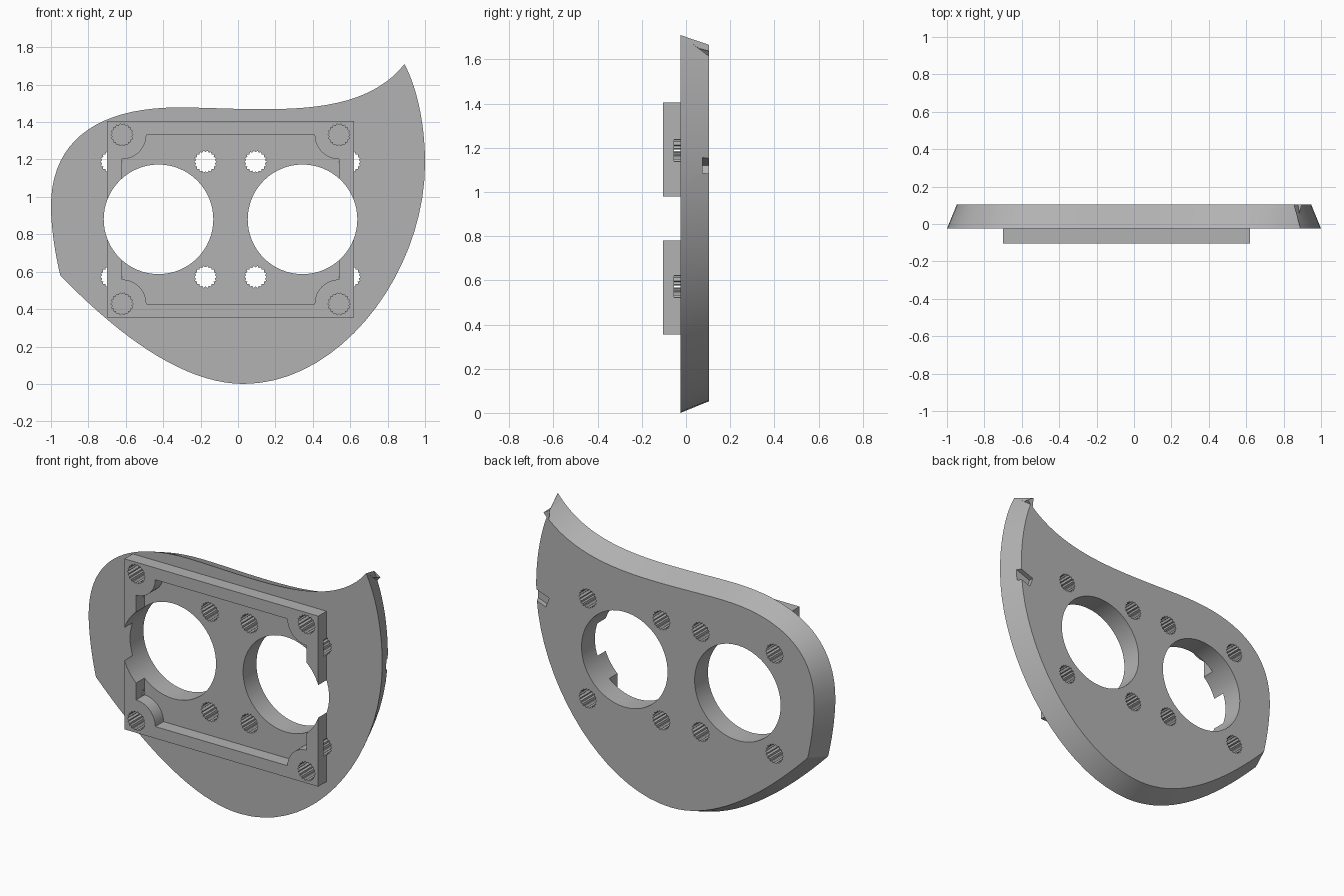
import bpy, bmesh
from math import sin, cos, pi, radians
from mathutils import Vector
from mathutils.geometry import interpolate_bezier

if "Cube" in bpy.data.objects:
    bpy.data.objects.remove(bpy.data.objects["Cube"])

grey = bpy.data.materials.new("plain grey")
grey.use_nodes = True
colour = (0.45, 0.45, 0.45, 1)
grey.diffuse_color = colour
grey.node_tree.nodes["Principled BSDF"].inputs["Base Color"].default_value = colour

BACK, SEAT, FRONT = 0.105, -0.025, -0.105    # depth levels along y
CX, CZ = -0.04, 0.88                         # centre of the frame


def prism(name, front, y0, y1, back=None):
    """Solid between two matching x-z outlines at depths y0 and y1."""
    bm = bmesh.new()
    a = [bm.verts.new((x, y0, z)) for x, z in front]
    b = [bm.verts.new((x, y1, z)) for x, z in (back or front)]
    bm.faces.new(a)
    bm.faces.new(b[::-1])
    n = len(a)
    for i in range(n):
        bm.faces.new((a[i], b[i], b[(i + 1) % n], a[(i + 1) % n]))
    bmesh.ops.recalc_face_normals(bm, faces=bm.faces)
    mesh = bpy.data.meshes.new(name)
    bm.to_mesh(mesh)
    bm.free()
    mesh.materials.append(grey)
    obj = bpy.data.objects.new(name, mesh)
    bpy.context.collection.objects.link(obj)
    return obj


def circle(x, z, r, n=64):
    return [(x + r * cos(2 * pi * i / n), z + r * sin(2 * pi * i / n)) for i in range(n)]


def toothed(x, z, teeth=18):
    pts = []
    for i in range(teeth * 2):
        r, a = (0.06, 0.051)[i % 2], pi * i / teeth
        pts.append((x + r * cos(a), z + r * sin(a)))
    return pts


def cut(obj, outline, y0, y1):
    cutter = prism("cutter", outline, y0, y1)
    cutter.hide_render = True
    mod = obj.modifiers.new("cut", "BOOLEAN")
    mod.operation, mod.solver, mod.object = "DIFFERENCE", "EXACT", cutter
    bpy.context.view_layer.update()
    graph = bpy.context.evaluated_depsgraph_get()
    mesh = bpy.data.meshes.new_from_object(obj.evaluated_get(graph))
    obj.modifiers.clear()
    obj.data = mesh
    bpy.data.objects.remove(cutter)


# Curved plate outline: point, two handles, next point
segments = [
    ((0.89, 1.71), (0.70, 1.47), (0.35, 1.465), (0.03, 1.47)),
    ((0.03, 1.47), (-0.09, 1.472), (-0.2, 1.478), (-0.32, 1.478)),
    ((-0.32, 1.478), (-0.75, 1.478), (-1.0, 1.3), (-1.0, 0.95)),
    ((-1.0, 0.95), (-1.0, 0.85), (-0.98, 0.70), (-0.95, 0.58)),
    ((-0.95, 0.58), (-0.62, 0.24), (-0.28, 0.0), (0.03, 0.0)),
    ((0.03, 0.0), (0.55, 0.0), (1.0, 0.6), (1.0, 1.18)),
    ((1.0, 1.18), (1.0, 1.38), (0.96, 1.58), (0.89, 1.71)),
]
outline = []
for seg in segments:
    outline += [p.to_2d() for p in interpolate_bezier(*[Vector((*p, 0)) for p in seg], 20)][:-1]

# Back outline is the front one inset with mitred corners
inset = []
for i, p in enumerate(outline):
    d1 = (p - outline[i - 1]).normalized()
    d2 = (outline[(i + 1) % len(outline)] - p).normalized()
    n1, n2 = Vector((-d1.y, d1.x)), Vector((-d2.y, d2.x))
    inset.append(p + (n1 + n2) * 0.053 / (1 + n1.dot(n2)))

plate = prism("curved_plate", outline, SEAT, BACK, inset)

# Rectangular frame with round bosses in the corners of its opening
HW, HH = 0.66, 0.525
frame = prism("front_frame", [(CX + sx * HW, CZ + sz * HH)
              for sx, sz in ((-1, -1), (1, -1), (1, 1), (-1, 1))], FRONT, SEAT)
OW, OH, BOSS = 0.58, 0.452, 0.13
opening = []
for sx, sz, start in ((1, 1, 270), (-1, 1, 360), (-1, -1, 90), (1, -1, 180)):
    for i in range(13):
        a = radians(start - i * 7.5)
        opening.append((CX + sx * OW + BOSS * cos(a), CZ + sz * OH + BOSS * sin(a)))
cut(frame, opening, FRONT - 0.1, SEAT + 0.1)

# Large round openings and the toothed holes around each one
for side in (-1, 1):
    x = CX + side * 0.385
    for part in (frame, plate):
        cut(part, circle(x, CZ, 0.293), -0.3, 0.3)
    for dx in (-0.251, 0.251):
        for dz in (-0.308, 0.308):
            hole = toothed(x + dx, CZ + dz)
            cut(plate, hole, -0.055, 0.3)
            if dx * side > 0:
                cut(frame, hole, -0.055, 0.3)
    # Blind toothed holes in the frame corners
    for dz in (-OH, OH):
        hole = toothed(CX + side * OW, CZ + dz)
        cut(frame, hole, -0.3, 0.04)
        cut(plate, hole, -0.3, 0.04)

# Small slanted slot in the back rim
along = Vector((cos(radians(20)), sin(radians(20))))
across = Vector((-along.y, along.x)) * 0.032
inner = Vector((0.87, 1.09))
outer = inner + along * 0.25
cut(plate, [inner - across, outer - across, outer + across, inner + across], 0.075, 0.3)

# Smooth curved walls, keep crisp edges
bpy.ops.object.select_all(action="DESELECT")
for part in (plate, frame):
    part.select_set(True)
bpy.context.view_layer.objects.active = plate
bpy.ops.object.shade_smooth_by_angle(angle=radians(25))
